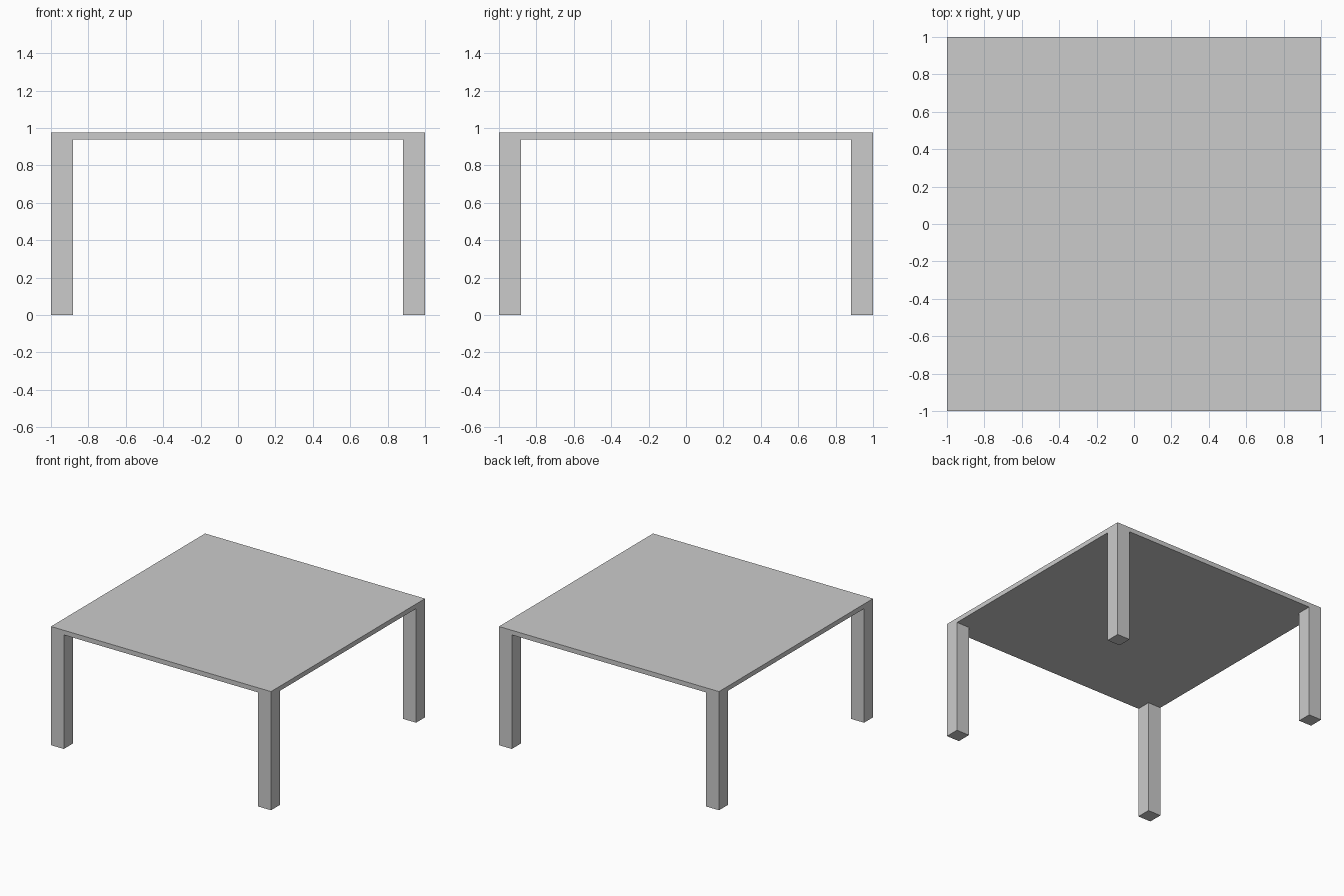
import bpy, bmesh
from mathutils import Matrix, Vector

if "Cube" in bpy.data.objects:
    bpy.data.objects.remove(bpy.data.objects["Cube"])

TOP, UNDER, INNER = 0.975, 0.937, 0.883   # top height, underside height, inner leg face

bm = bmesh.new()

# Square tabletop slab
bmesh.ops.create_cube(bm, size=1, matrix=Matrix.Translation((0, 0, (TOP + UNDER) / 2))
                      @ Matrix.Diagonal((2, 2, TOP - UNDER, 1)))

# Loop cuts that outline the legs
for axis in ((1, 0, 0), (0, 1, 0)):
    for side in (-1, 1):
        bmesh.ops.bisect_plane(bm, geom=bm.verts[:] + bm.edges[:] + bm.faces[:],
                               plane_co=Vector(axis) * INNER * side, plane_no=axis)

# Legs extruded down from the four underside corners
bm.normal_update()
corners = []
for f in bm.faces:
    c = f.calc_center_median()
    if f.normal.z < -0.9 and abs(c.x) > INNER and abs(c.y) > INNER:
        corners.append(f)
result = bmesh.ops.extrude_face_region(bm, geom=corners)
for v in result["geom"]:
    if isinstance(v, bmesh.types.BMVert):
        v.co.z = 0
bmesh.ops.recalc_face_normals(bm, faces=bm.faces[:])

mesh = bpy.data.meshes.new("table")
bm.to_mesh(mesh)
bm.free()
bpy.context.collection.objects.link(bpy.data.objects.new("table", mesh))
